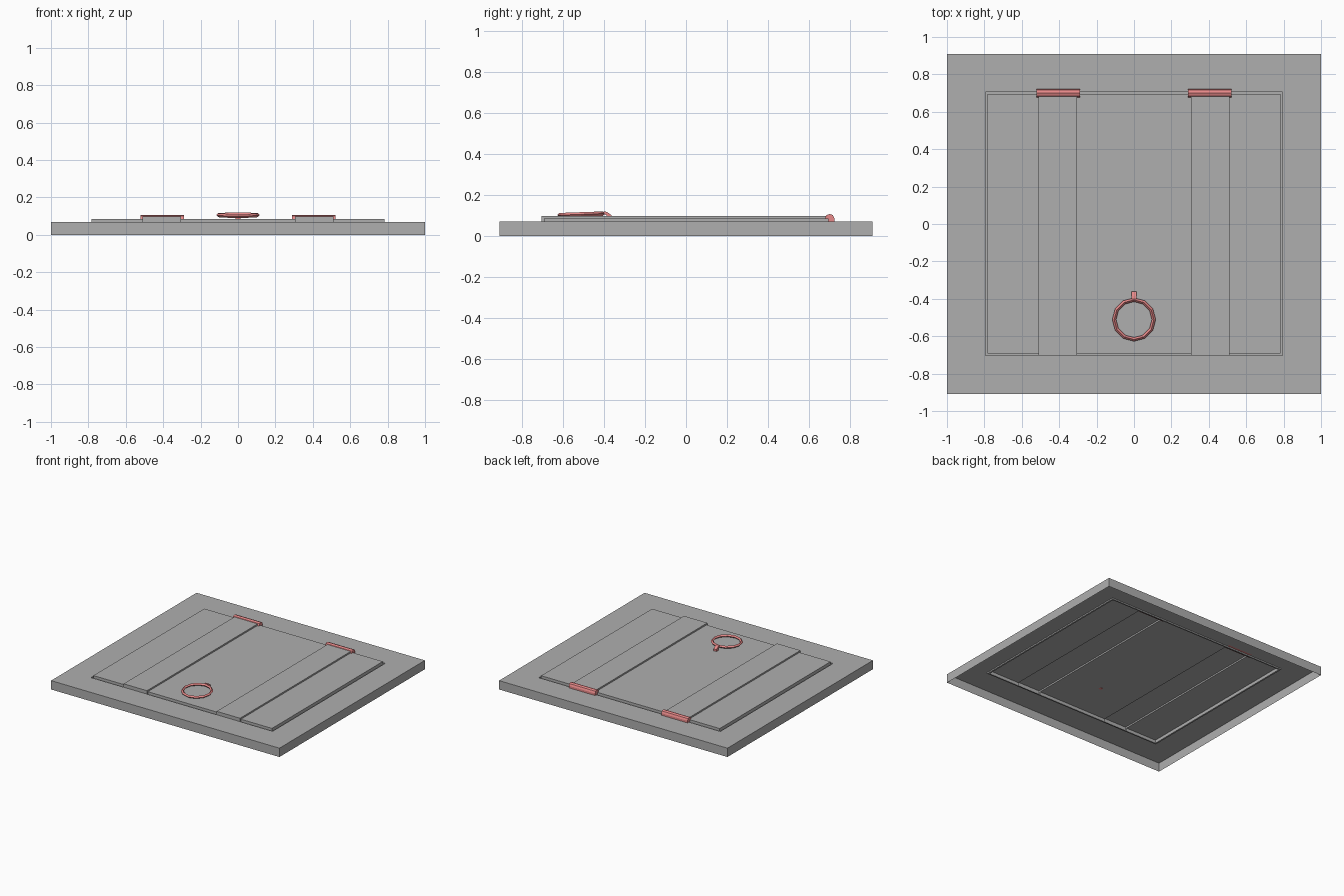
import bpy, bmesh, math

if "Cube" in bpy.data.objects:
    bpy.data.objects.remove(bpy.data.objects["Cube"])


def material(name, color):
    m = bpy.data.materials.new(name)
    m.diffuse_color = (*color, 1)
    m.use_nodes = True
    m.node_tree.nodes["Principled BSDF"].inputs["Base Color"].default_value = m.diffuse_color
    return m


red = material("red_metal", (0.8, 0.25, 0.25))
grey = material("dark_grey", (0.43, 0.43, 0.43))


def finish(name, bm, mat):
    me = bpy.data.meshes.new(name)
    bm.to_mesh(me)
    bm.free()
    ob = bpy.data.objects.new(name, me)
    bpy.context.collection.objects.link(ob)
    me.materials.append(mat)
    return ob


def stacked_loops(name, loops):
    """Skin rectangular loops (x0, x1, y0, y1, z), outside bottom to inside."""
    bm = bmesh.new()
    rings = [[bm.verts.new(p) for p in
              ((a, c, z), (b, c, z), (b, d, z), (a, d, z))]
             for a, b, c, d, z in loops]
    for lo, hi in zip(rings, rings[1:]):
        for i in range(4):
            j = (i + 1) % 4
            bm.faces.new((lo[i], lo[j], hi[j], hi[i]))
    return finish(name, bm, grey)


def extrude_x(name, profile, x0, x1, mat):
    bm = bmesh.new()
    face = bm.faces.new([bm.verts.new((x0, y, z)) for y, z in profile])
    ext = bmesh.ops.extrude_face_region(bm, geom=[face], use_keep_orig=True)
    for v in ext["geom"]:
        if isinstance(v, bmesh.types.BMVert):
            v.co.x = x1
    bmesh.ops.recalc_face_normals(bm, faces=bm.faces)
    return finish(name, bm, mat)


# Floor frame: hollow underneath, with a groove around the door
stacked_loops("floor_frame", [
    (-1, 1, -0.91, 0.91, 0),
    (-1, 1, -0.91, 0.91, 0.07),
    (-0.795, 0.795, -0.703, 0.706, 0.07),
    (-0.795, 0.795, -0.703, 0.706, 0.06),
    (-0.782, 0.782, -0.692, 0.695, 0.06)])

# Door: one stepped sheet, two raised boards between three low ones
GROOVE, LOW, HIGH, BACK = 0.06, 0.085, 0.097, 0.695
FRONT_LOW, FRONT_HIGH = -0.692, -0.703
bm = bmesh.new()


def quad(*pts):
    bm.faces.new([bm.verts.new(p) for p in pts])


def wall_x(x, y0, y1, z0, z1, facing):
    if facing < 0:
        y0, y1 = y1, y0
    quad((x, y0, z0), (x, y1, z0), (x, y1, z1), (x, y0, z1))


edges = [-0.782, -0.51, -0.305, 0.305, 0.51, 0.782]
for i, (a, b) in enumerate(zip(edges, edges[1:])):
    raised = i % 2 == 1
    f, z = (FRONT_HIGH, HIGH) if raised else (FRONT_LOW, LOW)
    quad((a, f, z), (b, f, z), (b, BACK, z), (a, BACK, z))
    quad((a, f, GROOVE), (b, f, GROOVE), (b, f, z), (a, f, z))
    quad((b, BACK, GROOVE), (a, BACK, GROOVE), (a, BACK, z), (b, BACK, z))
    if raised:
        for x, facing in ((a, -1), (b, 1)):
            wall_x(x, FRONT_LOW, BACK, LOW, HIGH, facing)
            wall_x(x, FRONT_HIGH, FRONT_LOW, GROOVE, HIGH, facing)
for x, facing in ((edges[0], -1), (edges[-1], 1)):
    wall_x(x, FRONT_LOW, BACK, GROOVE, LOW, facing)
bmesh.ops.remove_doubles(bm, verts=bm.verts, dist=1e-5)
finish("door", bm, grey)

# Hinges: half-octagon barrels standing on the frame
hinge = [(0.7 + 0.023 * math.cos(math.radians(a)),
          0.086 + 0.021 * math.sin(math.radians(a)))
         for a in range(0, 181, 45)]
hinge += [(0.677, 0.07), (0.723, 0.07)]
for side, s in (("left", -1), ("right", 1)):
    extrude_x(side + "_hinge", hinge, *sorted((s * 0.29, s * 0.52)), red)

# Pull ring, tilted slightly up towards its staple
bpy.ops.mesh.primitive_torus_add(
    major_segments=12, minor_segments=4, major_radius=0.106,
    minor_radius=0.0105, location=(0, -0.511, 0.105),
    rotation=(math.radians(2), 0, 0))
ring = bpy.context.object
ring.name = "pull_ring"
ring.data.materials.append(red)

# Staple holding the ring
staple = [(-0.402, 0.108), (-0.402, 0.119), (-0.385, 0.117),
          (-0.362, 0.1), (-0.362, 0.084), (-0.385, 0.084), (-0.387, 0.1)]
extrude_x("ring_staple", staple, -0.013, 0.013, red)
